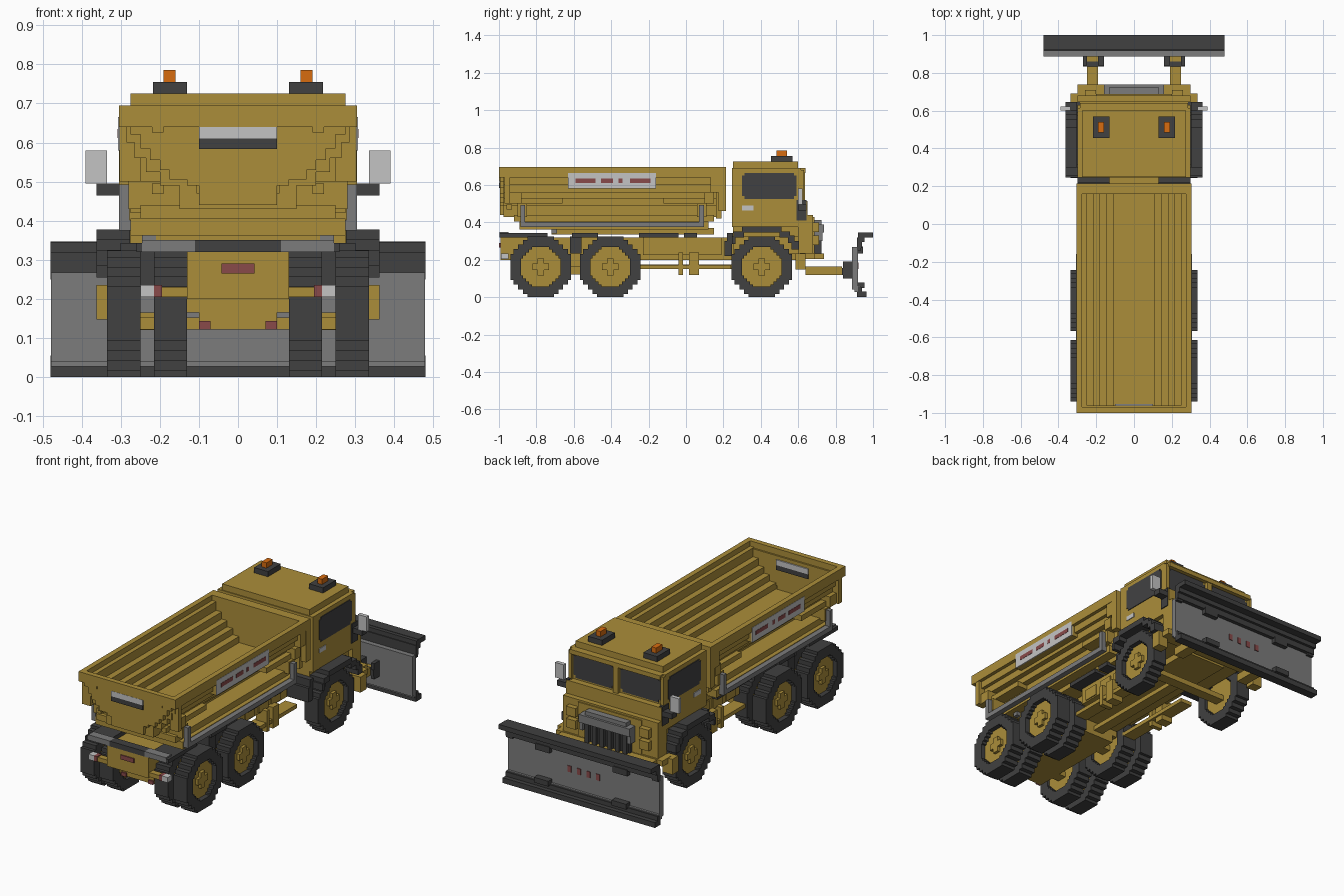
import bpy, bmesh
from mathutils import Vector

if "Cube" in bpy.data.objects:
    bpy.data.objects.remove(bpy.data.objects["Cube"])


def material(name, r, g, b):
    m = bpy.data.materials.new(name)
    m.use_nodes = True
    m.diffuse_color = (r, g, b, 1)
    bsdf = m.node_tree.nodes["Principled BSDF"]
    bsdf.inputs["Base Color"].default_value = (r, g, b, 1)
    bsdf.inputs["Roughness"].default_value = 0.8
    return m


YELLOW = material("ochre paint", 0.41, 0.27, 0.042)
DARK = material("dark rubber", 0.052, 0.052, 0.052)
GLASS = material("dark glass", 0.053, 0.053, 0.055)
GREY = material("mid grey metal", 0.2, 0.2, 0.2)
LIGHT = material("light grey plate", 0.55, 0.55, 0.55)
RED = material("dull red lamp", 0.25, 0.068, 0.068)
ORANGE = material("orange beacon", 0.68, 0.15, 0.005)


def finish(name, bm, mat):
    bmesh.ops.recalc_face_normals(bm, faces=bm.faces)
    me = bpy.data.meshes.new(name)
    bm.to_mesh(me)
    bm.free()
    me.materials.append(mat)
    bpy.context.collection.objects.link(bpy.data.objects.new(name, me))


def boxes(name, mat, items, mirror=False):
    """Boxes given as x0, x1, y0, y1, z0, z1, optionally repeated on the -x side."""
    bm = bmesh.new()
    for x0, x1, y0, y1, z0, z1 in items:
        for a, b in ((x0, x1), (-x1, -x0)) if mirror else ((x0, x1),):
            for v in bmesh.ops.create_cube(bm, size=1)["verts"]:
                v.co = ((a + b) / 2 + v.co.x * (b - a), (y0 + y1) / 2 + v.co.y * (y1 - y0),
                        (z0 + z1) / 2 + v.co.z * (z1 - z0))
    finish(name, bm, mat)


def prism(name, mat, pts, depth):
    """Extrude a closed outline of 3D points along a vector into a solid."""
    bm = bmesh.new()
    a = [bm.verts.new(p) for p in pts]
    b = [bm.verts.new(Vector(p) + depth) for p in pts]
    bm.faces.new(a)
    bm.faces.new(b[::-1])
    for i in range(len(a)):
        j = (i + 1) % len(a)
        bm.faces.new((a[i], b[i], b[j], a[j]))
    finish(name, bm, mat)


def symmetric(half):
    return half + [(-x, z) for x, z in half[::-1]]


# Stepped circle outline, one quadrant turned round
QUAD = [(.162, .07), (.145, .07), (.145, .095), (.12, .095), (.12, .12),
        (.095, .12), (.095, .145), (.07, .145), (.07, .162)]
RING = []
for c, s in ((1, 0), (0, 1), (-1, 0), (0, -1)):
    RING += [(c * y - s * z, s * y + c * z) for y, z in QUAD]


def tyre(name, x0, x1, cy):
    bm = bmesh.new()
    n = len(RING)
    loops = [[bm.verts.new((x, cy + y * k, .162 + z * k)) for y, z in RING]
             for x, k in ((x0, .65), (x0, 1), (x1, 1), (x1, .65))]
    for j in range(4):
        a, b = loops[j], loops[(j + 1) % 4]
        for i in range(n):
            bm.faces.new((a[i], a[(i + 1) % n], b[(i + 1) % n], b[i]))
    finish(name, bm, DARK)


def hub(name, x0, x1, cy):
    prism(name, YELLOW, [(x0, cy + y * .65, .162 + z * .65) for y, z in RING], Vector((x1 - x0, 0, 0)))


# Wheels: twin tyres on the two rear axles, single at the cab
for label, cy in {"rear": -.777, "middle": -.405, "front": .405}.items():
    for side, s in (("left", 1), ("right", -1)):
        tyre(f"{label}_{side}_tyre", s * .25, s * .335, cy)
        hub(f"{label}_{side}_hub", s * .265, s * .308, cy)
        if label != "front":
            tyre(f"{label}_{side}_inner_tyre", s * .13, s * .215, cy)
            hub(f"{label}_{side}_inner_hub", s * .145, s * .2, cy)
    boxes(f"{label}_hub_crosses", YELLOW, [(.3, .325, cy - .045, cy + .045, .145, .18),
                                           (.3, .325, cy - .018, cy + .018, .117, .207)], True)
    boxes(f"{label}_axle", YELLOW, [(-.27, .27, cy - .03, cy + .03, .122, .152)])

# Chassis
boxes("chassis_frame", YELLOW, [(-.13, .13, -.993, .6, .2, .32), (-.13, .13, -.9, -.3, .165, .2),
                                (-.1, .1, -.9, -.3, .122, .165),
                                (-.03, .03, -.65, .4, .15, .175), (-.2, .2, -.985, -.95, .205, .23)])
boxes("side_tanks", YELLOW, [(.13, .175, -.23, .19, .225, .32)], True)
boxes("tank_panels", YELLOW, [(.175, .181, y, y + .085, .232, .295) for y in (-.19, -.07, .045)], True)
boxes("under_steps", YELLOW, [(.13, .205, -.25, .24, .15, .172), (.14, .21, -.04, -.015, .12, .24),
                              (.14, .21, .015, .07, .12, .24)], True)
boxes("frame_top_strips", DARK, [(.13, .26, -.95, -.74, .32, .343), (.13, .26, -.61, -.47, .32, .343),
                                 (.13, .24, -.25, -.04, .32, .343), (.13, .24, -.01, .06, .32, .343),
                                 (.245, .26, -.998, -.95, .32, .343)], True)
boxes("inner_mudguards", DARK, [(.13, .25, -.62, -.56, .235, .325)], True)

# Rear bumper and lamps
boxes("rear_bar_centre", DARK, [(-.11, .11, -.998, -.95, .32, .35)])
boxes("rear_bar_ends", GREY, [(.11, .245, -.998, -.95, .32, .35), (.21, .245, -.72, -.69, .34, .377)], True)
boxes("rear_red_lamps", RED, [(.195, .215, -.99, -.95, .205, .235), (.07, .1, -.91, -.89, .122, .143)], True)
boxes("rear_white_lamps", LIGHT, [(.215, .25, -.99, -.95, .205, .235)], True)
boxes("rear_badge_plate", RED, [(-.042, .042, -.999, -.99, .265, .29)])

# Dump bed: thin V-shaped trough with stepped walls
INNER = [(.275, .695), (.275, .665), (.25, .665), (.25, .615), (.215, .615), (.215, .575), (.18, .575),
         (.18, .54), (.145, .54), (.145, .505), (.105, .505), (.105, .47)]
OUTER = [(.15, .43), (.15, .49), (.2, .49), (.2, .525), (.235, .525), (.235, .56), (.265, .56), (.265, .6),
         (.285, .6), (.285, .64), (.305, .64), (.305, .695)]
prism("dump_bed_trough", YELLOW, [(x, -.975, z) for x, z in symmetric(OUTER + INNER)], Vector((0, 1.15, 0)))
boxes("bed_headboard", YELLOW, [(-.275, .275, .16, .19, .42, .695), (-.305, .305, .175, .215, .46, .695)])
boxes("bed_rim_rear", YELLOW, [(-.305, .305, -1, -.97, .64, .695)])
boxes("bed_brackets", YELLOW, [(.25, .303, -.97, -.94, .5, .65), (.2, .29, -.94, -.88, .5, .56),
                               (.2, .29, .1, .15, .5, .56), (.14, .28, -.9, -.85, .43, .5),
                               (.14, .28, .06, .11, .43, .5), (.2, .265, -.88, -.66, .5, .53),
                               (.2, .265, -.12, .1, .5, .53), (.26, .302, .13, .18, .56, .65)], True)
boxes("bed_underframe", YELLOW, [(-.25, .25, -.92, .15, .405, .44), (-.275, .275, -.89, .12, .362, .405),
                                 (-.22, .22, -.72, .15, .335, .37)])

# Tailgate with stepped lower corners
GATE = [(.1, .44), (.1, .49), (.13, .49), (.13, .505), (.175, .505), (.175, .53), (.2, .53), (.2, .555),
        (.225, .555), (.225, .585), (.25, .585), (.25, .62), (.275, .62), (.275, .66)]
prism("tailgate", YELLOW, [(x, -.995, z) for x, z in symmetric(GATE)], Vector((0, .035, 0)))
boxes("tailgate_latches", YELLOW, [(.19, .22, -1, -.98, .625, .655), (.19, .22, -.96, -.93, .468, .495)], True)
boxes("tailgate_handle_top", LIGHT, [(-.1, .1, -1.001, -.953, .61, .64)])
boxes("tailgate_handle_base", DARK, [(-.1, .1, -1.001, -.953, .583, .61)])

# Bed side rails and sign plates
boxes("side_rails", GREY, [(.27, .305, -.885, .095, .375, .402), (.278, .305, -.885, -.86, .375, .492),
                           (.278, .305, .07, .095, .375, .492)], True)
boxes("side_sign_backs", YELLOW, [(.25, .301, -.63, -.16, .58, .65)], True)
boxes("side_signs", LIGHT, [(.3, .3065, -.63, -.16, .58, .665)], True)
boxes("sign_stripes", RED, [(.303, .308, a, b, .612, .635) for a, b in
                            ((-.59, -.485), (-.455, -.39), (-.36, -.34), (-.3, -.19))], True)

# Cab and nose
boxes("cab_body", YELLOW, [(-.3, .3, .245, .615, .375, .69), (-.275, .275, .25, .6, .69, .725),
                           (-.275, .275, .25, .6, .325, .38), (-.25, .25, .25, .6, .235, .34)])
boxes("cab_trim", YELLOW, [(-.285, .285, .6, .64, .665, .69), (-.3, .3, .61, .65, .44, .515),
                           (-.015, .015, .61, .635, .5, .67)])
boxes("cab_pillars", YELLOW, [(.28, .3, .61, .63, .5, .68)], True)
boxes("nose", YELLOW, [(-.3, .3, .6, .68, .235, .44), (-.2, .2, .67, .687, .235, .43)])
boxes("nose_lamp_blocks", YELLOW, [(.2, .26, .67, .71, .35, .4), (.2, .26, .67, .71, .28, .33)], True)
boxes("side_windows", GLASS, [(.295, .304, .3, .59, .54, .652), (.295, .304, .312, .578, .525, .665)], True)
boxes("windscreen_panes", GLASS, [(.02, .275, .612, .62, .54, .65), (.033, .262, .612, .62, .525, .663)], True)
boxes("door_handles", LIGHT, [(.295, .304, .3, .36, .465, .49)], True)
boxes("grille", DARK, [(-.14, .14, .68, .705, .225, .345)] +
      [(x - .012, x + .012, .7, .725, .23, .345) for x in (-.12, -.072, -.024, .024, .072, .12)])
boxes("grille_hood", GREY, [(-.16, .16, .68, .738, .345, .39), (-.13, .13, .68, .725, .39, .412),
                            (.14, .16, .68, .73, .3, .35), (-.16, -.14, .68, .73, .3, .35)])
boxes("front_bumper", YELLOW, [(-.335, .335, .61, .69, .205, .237), (-.3, .3, .66, .738, .205, .235)])
boxes("bumper_corners", YELLOW, [(.3, .362, .585, .64, .147, .235)], True)

# Stepped front wheel arches
boxes("front_fenders", DARK, [(.276, .362, .3, .51, .345, .377), (.276, .362, .255, .31, .32, .352),
                              (.276, .362, .5, .555, .32, .352), (.276, .362, .245, .265, .285, .325),
                              (.276, .362, .545, .58, .29, .33), (.276, .362, .565, .605, .255, .3)], True)
boxes("front_mudflaps", DARK, [(.13, .3, .205, .245, .22, .3), (.13, .3, .22, .25, .3, .343)], True)

# Mirrors and beacons
boxes("mirror_arms", DARK, [(.295, .362, .6, .645, .465, .495), (.285, .305, .59, .645, .41, .52)], True)
boxes("mirrors", LIGHT, [(.335, .39, .6, .622, .495, .58)], True)
boxes("beacon_bases", DARK, [(.13, .217, .455, .57, .725, .755)], True)
boxes("beacons", ORANGE, [(.16, .19, .485, .54, .755, .785)], True)

# Plough
boxes("plough_arms", YELLOW, [(.19, .25, .64, .835, .12, .165), (.19, .25, .86, .89, .122, .152)], True)
boxes("plough_hinges", DARK, [(.16, .19, .84, .89, .1, .19), (.25, .27, .84, .89, .1, .19),
                              (.16, .27, .835, .86, .12, .155)], True)
boxes("plough_blade", GREY, [(-.478, .478, .887, .919, .04, .268), (-.478, .478, .9, .932, .027, .06)])
boxes("plough_top_edge", DARK, [(-.48, .48, .915, .94, .262, .32), (-.48, .48, .92, .955, .295, .345),
                                (-.48, .48, .94, 1, .32, .347)])
boxes("plough_cutting_edge", DARK, [(-.48, .48, .915, .965, 0, .03), (-.48, .48, .92, .94, .02, .055)])
boxes("plough_clips", DARK, [(.2, .29, .915, .945, .235, .27), (.2, .29, .915, .955, .05, .08),
                             (.44, .48, .915, .935, .25, .28)], True)
boxes("plough_marks", RED, [(x - .011, x + .011, .915, .923, .15, .185) for x in (-.09, -.03, .03, .09)])
